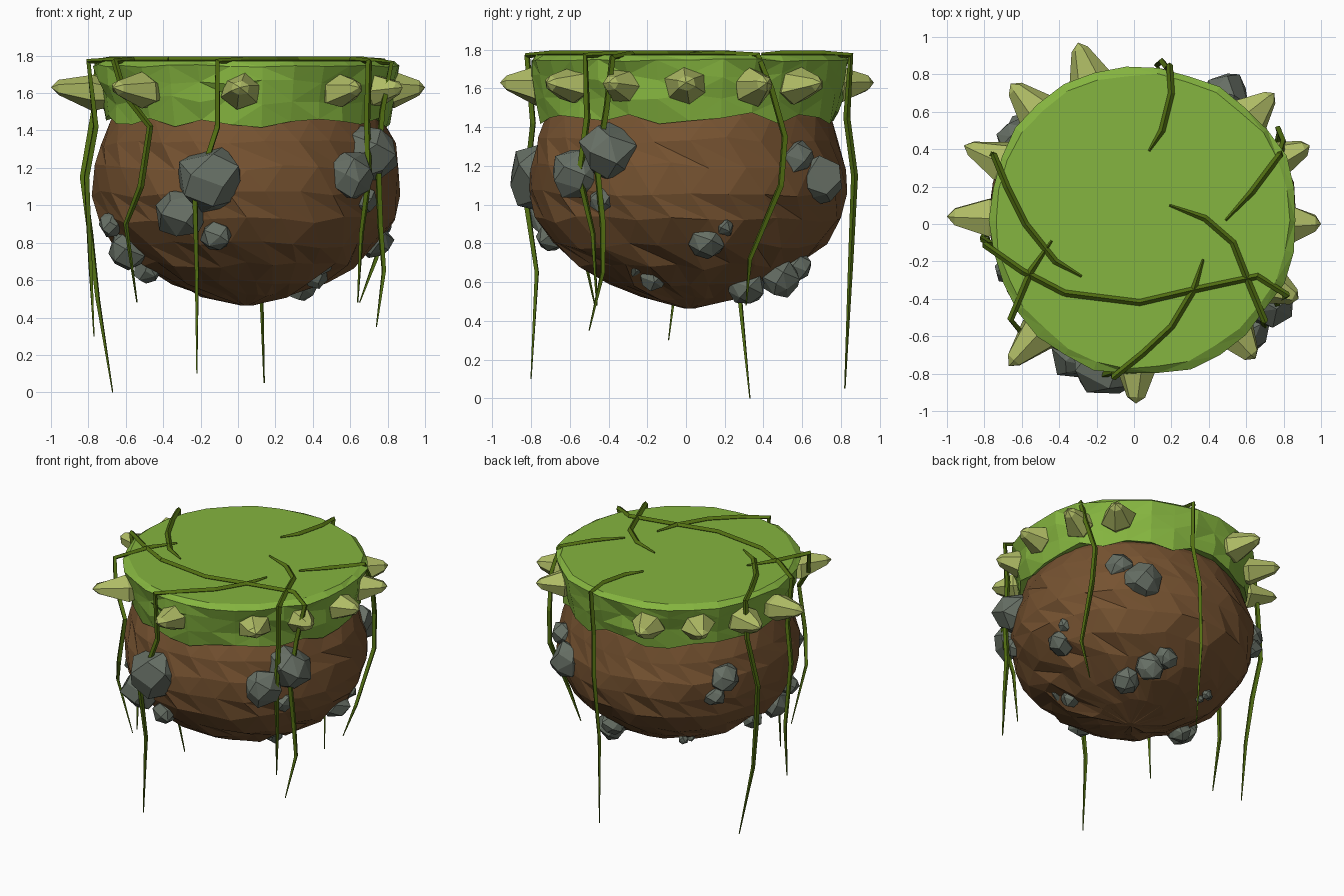
import bpy, bmesh, math, random
from mathutils import Vector

random.seed(7)
CX, CY = 0.045, 0.02


def mat(name, rgb):
    m = bpy.data.materials.new(name)
    m.diffuse_color = (*rgb, 1)
    return m


GRASS = mat("grass green", (0.235, 0.46, 0.05))
DIRT = mat("dirt brown", (0.18, 0.085, 0.03))
ROCK = mat("rock grey", (0.135, 0.16, 0.13))
SPIKE = mat("pale spike", (0.43, 0.50, 0.13))
VINE = mat("vine green", (0.085, 0.16, 0.006))


def finish(bm, name, material):
    bmesh.ops.recalc_face_normals(bm, faces=bm.faces)
    me = bpy.data.meshes.new(name)
    bm.to_mesh(me)
    bm.free()
    me.materials.append(material)
    ob = bpy.data.objects.new(name, me)
    bpy.context.collection.objects.link(ob)
    return ob


def jit(a):
    return random.uniform(-a, a)


def lathe(name, rings, n, material, wobble):
    """Rings are (radius, z, radius jitter, z jitter); both ends are capped."""
    bm = bmesh.new()
    loops = []
    for k, (r, z, jr, jz) in enumerate(rings):
        loop = []
        for i in range(n):
            a = math.tau * (i + (0.5 if k % 2 else 0) * wobble) / n
            rr = r + jit(jr) + 0.012 * math.sin(3 * a + 0.6) * r
            loop.append(bm.verts.new((CX + rr * math.cos(a), CY + rr * math.sin(a), z + jit(jz))))
        loops.append(loop)
    for lo, hi in zip(loops, loops[1:]):
        for i in range(n):
            j = (i + 1) % n
            if wobble:
                bm.faces.new((lo[i], lo[j], hi[i]))
                bm.faces.new((lo[j], hi[j], hi[i]))
            else:
                bm.faces.new((lo[i], lo[j], hi[j], hi[i]))
    bm.faces.new(loops[0])
    bm.faces.new(loops[-1])
    bmesh.ops.triangulate(bm, faces=[f for f in bm.faces if len(f.verts) == 4])
    return finish(bm, name, material)


# Dirt bowl
lathe("dirt_body", [
    (0.03, 0.465, 0.01, 0), (0.24, 0.515, 0.03, 0.012), (0.42, 0.59, 0.03, 0.015),
    (0.57, 0.68, 0.025, 0.02), (0.70, 0.79, 0.02, 0.02), (0.785, 0.92, 0.015, 0.02),
    (0.825, 1.06, 0.012, 0.02), (0.82, 1.20, 0.012, 0.02), (0.785, 1.33, 0.01, 0.02),
    (0.735, 1.45, 0.008, 0), (0.68, 1.55, 0, 0)], 26, DIRT, 1)

# Grass cap with ragged lower edge and bevelled rim
lathe("grass_cap", [
    (0.64, 1.50, 0, 0), (0.768, 1.45, 0.012, 0.035), (0.785, 1.56, 0.02, 0.025),
    (0.805, 1.66, 0.015, 0.02), (0.825, 1.745, 0.014, 0.008), (0.79, 1.772, 0.012, 0)],
    30, GRASS, 0)

# Spikes around the rim, given by their tips
TIPS = [(-0.30, 0.97), (-0.66, 0.75), (-0.91, 0.42), (-1.0, 0.04), (-0.67, -0.76), (0.01, -0.96),
        (0.65, -0.72), (0.88, -0.40), (1.0, 0.0), (0.94, 0.42), (0.75, 0.70)]
for n, (x, y) in enumerate(TIPS):
    out = Vector((x - CX, y - CY, 0)).normalized()
    side = Vector((-out.y, out.x, 0))
    tip = Vector((x, y, 1.63))
    length = (tip - Vector((CX, CY, 1.63))).length - 0.70
    turn = random.random()
    bm = bmesh.new()
    loops = []
    for t, r in ((0, 0.07), (0.35, 0.115), (0.88, 0.047)):
        c = tip - out * length * (1 - t)
        c.z = 1.60 + 0.03 * t
        loops.append([bm.verts.new(c + (side * math.cos(a) + Vector((0, 0, 0.85 * math.sin(a)))) * r * (1 + jit(0.12)))
                      for a in (math.tau * (i + turn) / 6 for i in range(6))])
    end = bm.verts.new(tip)
    for lo, hi in zip(loops, loops[1:]):
        for i in range(6):
            bm.faces.new((lo[i], lo[i - 1], hi[i - 1], hi[i]))
    for i in range(6):
        bm.faces.new((loops[2][i], loops[2][i - 1], end))
    bm.faces.new(loops[0])
    finish(bm, f"spike_{n + 1}", SPIKE)

# Rocks: faceted hulls, each (x, y, z, radius)
ROCKS = [
    (-0.14, -0.74, 1.13, 0.19), (-0.30, -0.70, 0.96, 0.145), (-0.11, -0.69, 0.84, 0.09),
    (0.70, -0.40, 1.28, 0.16), (0.60, -0.56, 1.16, 0.14), (0.67, -0.43, 1.03, 0.075),
    (0.73, 0.11, 0.81, 0.10), (0.77, 0.20, 0.89, 0.055),
    (0.45, -0.25, 0.70, 0.07), (0.41, -0.17, 0.63, 0.075),
    (0.33, 0.31, 0.58, 0.10), (0.27, 0.49, 0.62, 0.10), (0.20, 0.57, 0.68, 0.085),
    (0.49, 0.68, 1.12, 0.135), (0.60, 0.57, 1.24, 0.095),
    (-0.63, 0.45, 1.20, 0.11), (-0.60, 0.52, 1.08, 0.075),
    (-0.59, -0.20, 0.76, 0.11), (-0.48, -0.10, 0.66, 0.08), (-0.68, -0.25, 0.90, 0.07),
    (-0.28, 0.43, 0.64, 0.035), (-0.32, 0.40, 0.65, 0.03), (-0.26, 0.38, 0.62, 0.03)]
for n, (x, y, z, r) in enumerate(ROCKS):
    bm = bmesh.new()
    count = 18
    for i in range(count):  # evenly spread, jittered directions
        h = 1 - 2 * (i + 0.5) / count
        a = i * 2.39996 + n + jit(0.25)
        s = math.sqrt(1 - h * h)
        d = Vector((s * math.cos(a), s * math.sin(a), h)) * r * (1 + jit(0.1))
        bm.verts.new(Vector((x, y, z)) + d)
    bmesh.ops.convex_hull(bm, input=bm.verts)
    bmesh.ops.dissolve_limit(bm, angle_limit=math.radians(14), verts=bm.verts, edges=bm.edges)
    finish(bm, f"rock_{n + 1}", ROCK)


def vine(name, top, hang, first_radius=0.35):
    """top: (x, y) points lying on the grass; hang: (x, y, z) points."""
    pts = [(x, y, 1.778) for x, y in top] + hang
    cu = bpy.data.curves.new(name, "CURVE")
    cu.dimensions = "3D"
    cu.bevel_depth = 0.018
    cu.bevel_resolution = 0
    cu.use_fill_caps = True
    sp = cu.splines.new("POLY")
    sp.use_smooth = False
    sp.points.add(len(pts) - 1)
    for i, (p, c) in enumerate(zip(sp.points, pts)):
        p.co = (*c, 1)
        p.radius = first_radius if i == 0 else 1.0
    sp.points[-1].radius = 0.2
    sp.points[-2].radius = 0.75
    tmp = bpy.data.objects.new(name + "_curve", cu)
    bpy.context.collection.objects.link(tmp)
    bpy.context.view_layer.update()
    me = bpy.data.meshes.new_from_object(tmp.evaluated_get(bpy.context.evaluated_depsgraph_get()))
    bpy.data.objects.remove(tmp)
    me.materials.clear()
    me.materials.append(VINE)
    for f in me.polygons:
        f.use_smooth = False
    bpy.context.collection.objects.link(bpy.data.objects.new(name, me))


# Vines: across the grass, over the rim, then hanging
vine("vine_back", [(0.08, 0.39), (0.15, 0.50), (0.20, 0.70)],
     [(0.19, 0.85, 1.77), (0.18, 0.83, 1.45), (0.15, 0.87, 1.15), (0.12, 0.85, 0.7), (0.14, 0.82, 0.05)])
vine("vine_right", [(0.49, 0.02), (0.63, 0.17)],
     [(0.78, 0.37, 1.77), (0.80, 0.44, 1.6), (0.77, 0.51, 1.35), (0.78, 0.49, 1.1),
      (0.74, 0.33, 0.72), (0.65, 0.31, 0.48)])
vine("vine_left", [(-0.28, -0.28), (-0.42, -0.20), (-0.58, 0.0), (-0.68, 0.2)],
     [(-0.75, 0.37, 1.77), (-0.77, 0.38, 1.5), (-0.83, 0.34, 1.15), (-0.79, 0.30, 0.85),
      (-0.75, 0.28, 0.5), (-0.67, 0.33, 0.0)])
vine("vine_front_left", [(-0.44, -0.09), (-0.55, -0.25)],
     [(-0.66, -0.51, 1.77), (-0.61, -0.57, 1.6), (-0.47, -0.66, 1.42), (-0.52, -0.66, 1.1),
      (-0.60, -0.56, 0.9), (-0.54, -0.47, 0.48)])
vine("vine_front", [(0.37, -0.19), (0.32, -0.35), (0.20, -0.55), (0.05, -0.69)],
     [(-0.11, -0.82, 1.77), (-0.11, -0.79, 1.42), (-0.23, -0.83, 1.05), (-0.22, -0.77, 0.65),
      (-0.22, -0.80, 0.10)])
vine("vine_front_right", [(0.19, 0.10), (0.38, 0.03), (0.53, -0.10), (0.62, -0.33)],
     [(0.70, -0.52, 1.77), (0.69, -0.51, 1.45), (0.70, -0.55, 1.15), (0.66, -0.48, 0.85), (0.64, -0.46, 0.48)])

# Long vine crossing the grass and hanging on both sides
vine("long_vine_right", [(-0.37, -0.37), (0.03, -0.42), (0.33, -0.35), (0.66, -0.28)],
     [(0.82, -0.38, 1.76), (0.77, -0.41, 1.5), (0.75, -0.46, 1.2), (0.76, -0.43, 0.9),
      (0.78, -0.43, 0.65), (0.74, -0.50, 0.35)], 1.0)
vine("long_vine_left", [(-0.37, -0.37), (-0.60, -0.25)],
     [(-0.80, -0.11, 1.77), (-0.76, -0.11, 1.42), (-0.81, -0.08, 1.15), (-0.79, -0.04, 0.7), (-0.77, -0.09, 0.30)], 1.0)
